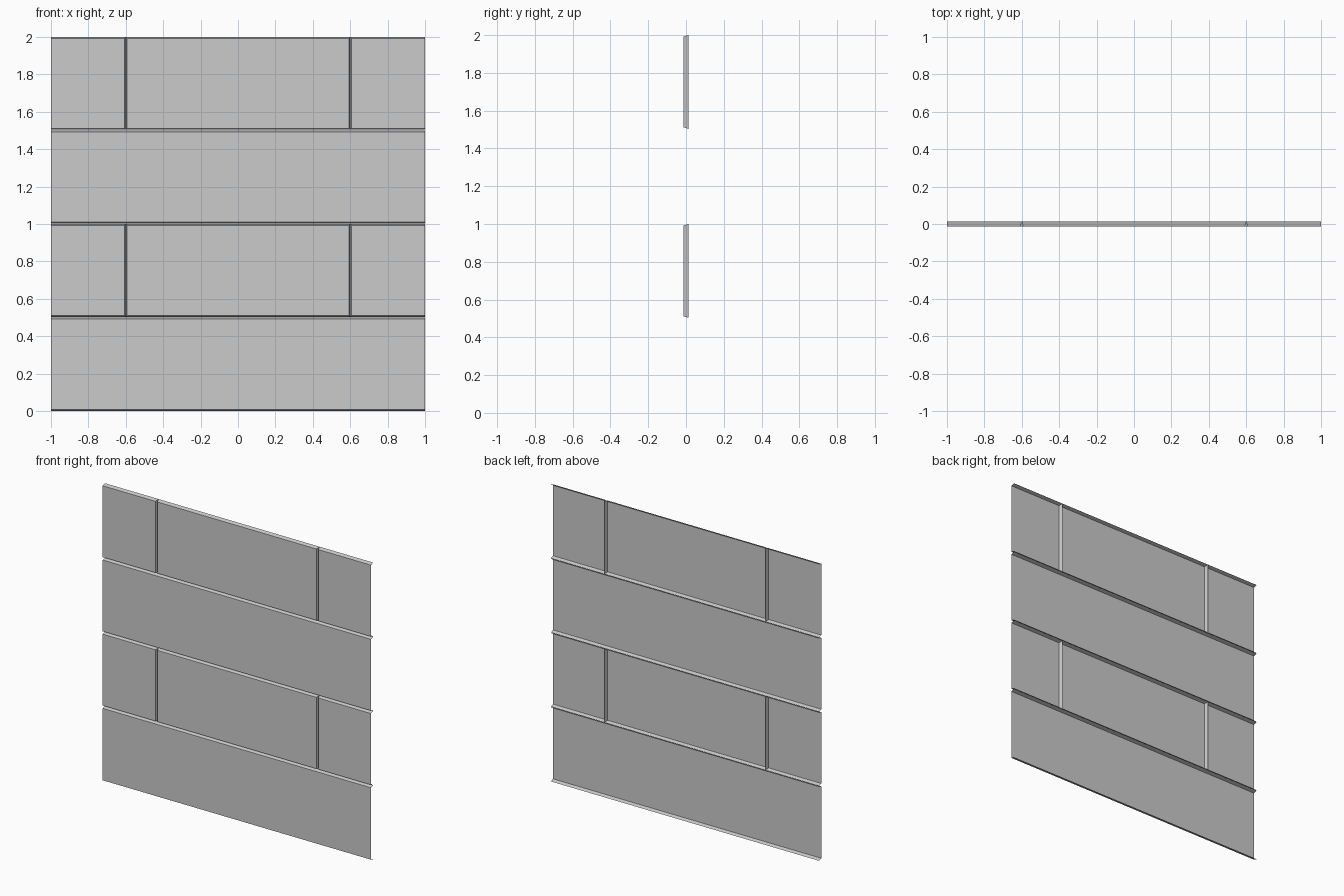
import bpy, bmesh

if "Cube" in bpy.data.objects:
    bpy.data.objects.remove(bpy.data.objects["Cube"])

HALF_DEPTH = 0.0125   # panel front at -y, groove bottoms at +y
BEVEL = 0.0075        # half width of a V groove
ROW = 0.5


def plank(name, x0, x1, z0, z1):
    """Open-backed thin plank: front sheet plus slanted edges on every joint."""
    left = BEVEL if x0 > -1 else 0      # outer wall ends stay open
    right = BEVEL if x1 < 1 else 0
    bm = bmesh.new()
    front = [bm.verts.new((x, -HALF_DEPTH, z)) for x, z in (
        (x0 + left, z0 + BEVEL), (x1 - right, z0 + BEVEL),
        (x1 - right, z1 - BEVEL), (x0 + left, z1 - BEVEL))]
    back = [bm.verts.new((x, HALF_DEPTH, z)) for x, z in (
        (x0, z0), (x1, z0), (x1, z1), (x0, z1))]
    bm.faces.new(front)
    for i, keep in enumerate((True, right, True, left)):
        if keep:
            j = (i + 1) % 4
            bm.faces.new((front[j], front[i], back[i], back[j]))
    mesh = bpy.data.meshes.new(name)
    bm.to_mesh(mesh)
    bm.free()
    bpy.context.collection.objects.link(bpy.data.objects.new(name, mesh))


# Alternating rows: one full-width plank, then a row split at x = +-0.6
for row in range(4):
    joints = (-1, 1) if row % 2 == 0 else (-1, -0.6, 0.6, 1)
    z0 = row * ROW + (0.004 if row else 0)
    for k in range(len(joints) - 1):
        plank(f"wall_plank_{row}_{k}", joints[k], joints[k + 1], z0, (row + 1) * ROW)
